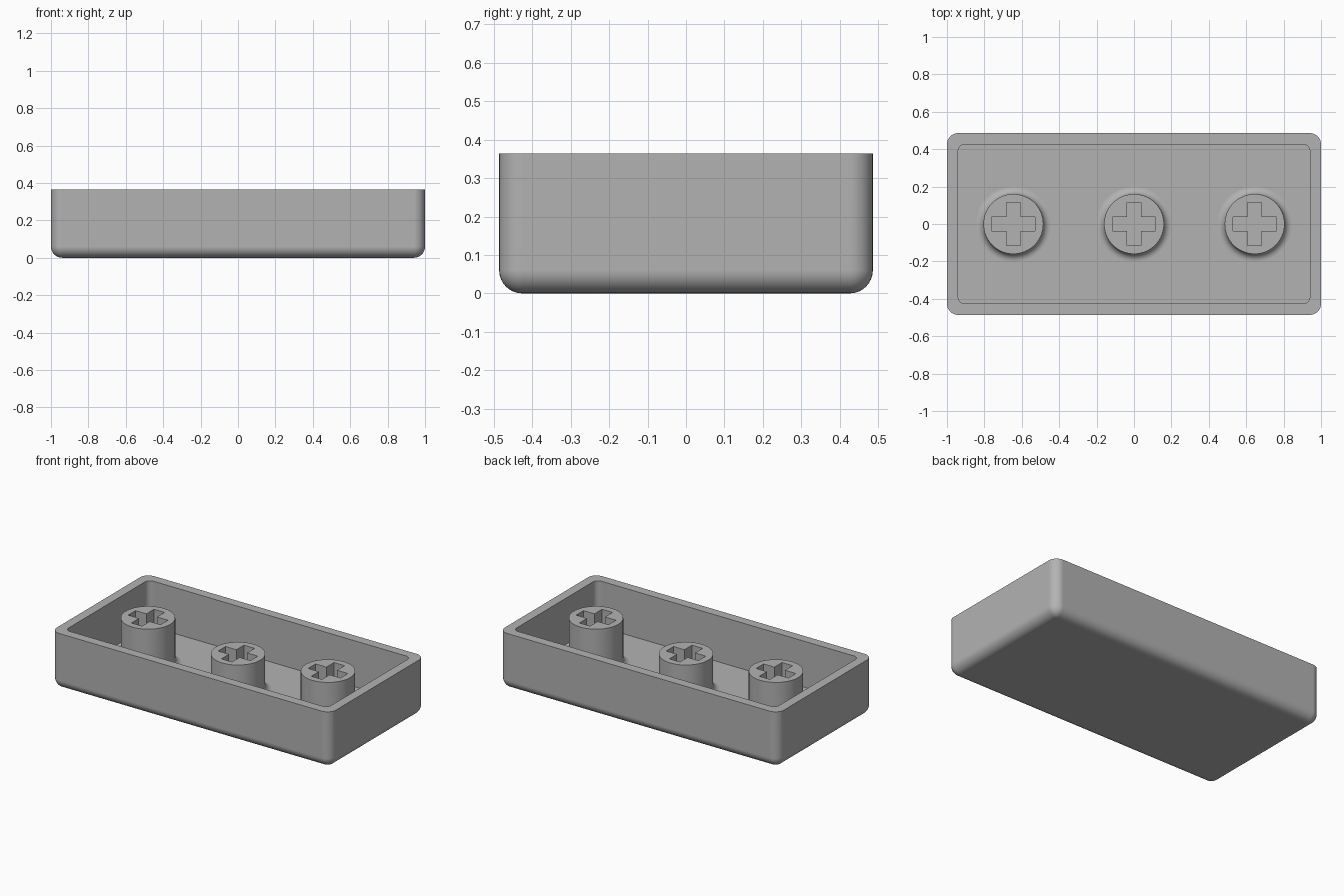
import bpy
import bmesh
import math

default = bpy.data.objects.get("Cube")
if default:
    bpy.data.objects.remove(default, do_unlink=True)

HALF_X, HALF_Y, HEIGHT = 1.0, 0.486, 0.364
WALL = RADIUS = 0.06
FLOOR = 0.066
STEPS = 8

grey = bpy.data.materials.new("plain_grey")
grey.use_nodes = True
colour = (0.45, 0.45, 0.45, 1)
grey.diffuse_color = colour
grey.node_tree.nodes["Principled BSDF"].inputs["Base Color"].default_value = colour


def rounded_rectangle(inset, radius, z):
    """Points of a rectangle with rounded corners, counterclockwise."""
    cx, cy = HALF_X - inset - radius, HALF_Y - inset - radius
    points = []
    for quarter, (sx, sy) in enumerate([(1, 1), (-1, 1), (-1, -1), (1, -1)]):
        for i in range(STEPS + 1):
            a = (quarter + i / STEPS) * math.pi / 2
            points.append((sx * cx + radius * math.cos(a),
                           sy * cy + radius * math.sin(a), z))
    return points


def circle(radius, z, count=64):
    return [(radius * math.cos(2 * math.pi * i / count),
             radius * math.sin(2 * math.pi * i / count), z) for i in range(count)]


def add_loop(bm, points):
    return [bm.verts.new(p) for p in points]


def loft(bm, loops):
    """Join each loop of vertices to the next with quads."""
    for low, high in zip(loops, loops[1:]):
        n = len(low)
        for i in range(n):
            j = (i + 1) % n
            bm.faces.new((low[i], low[j], high[j], high[i]))


def finish(bm, name, x=0):
    bmesh.ops.remove_doubles(bm, verts=bm.verts, dist=1e-5)
    bmesh.ops.recalc_face_normals(bm, faces=bm.faces)
    mesh = bpy.data.meshes.new(name)
    bm.to_mesh(mesh)
    bm.free()
    mesh.materials.append(grey)
    obj = bpy.data.objects.new(name, mesh)
    obj.location.x = x
    bpy.context.collection.objects.link(obj)
    bpy.ops.object.select_all(action="DESELECT")
    obj.select_set(True)
    bpy.context.view_layer.objects.active = obj
    bpy.ops.object.shade_smooth_by_angle(angle=math.radians(35))
    weighted = obj.modifiers.new("weighted_normals", "WEIGHTED_NORMAL")
    weighted.keep_sharp = True
    return obj


# Hollow tray: rounded underside, straight walls, flat rim and inner floor
bm = bmesh.new()
loops = []
for i in range(STEPS + 1):
    a = i / STEPS * math.pi / 2
    inset = RADIUS * (1 - math.sin(a))
    loops.append(add_loop(bm, rounded_rectangle(
        inset, RADIUS - inset, RADIUS * (1 - math.cos(a)))))
loops.append(add_loop(bm, rounded_rectangle(0, RADIUS, HEIGHT)))
loops.append(add_loop(bm, rounded_rectangle(WALL, 0.035, HEIGHT)))
loops.append(add_loop(bm, rounded_rectangle(WALL, 0.035, FLOOR)))
loft(bm, loops)
bm.faces.new(loops[-1])
bm.faces.new([loops[0][i * (STEPS + 1)] for i in range(4)])
finish(bm, "tray")


def cross(z, long=0.116, short=0.038):
    """Outline of a plus sign."""
    quarter = [(long, -short), (long, short), (short, short)]
    points = []
    for k in range(4):
        c, s = [(1, 0), (0, 1), (-1, 0), (0, -1)][k]
        points += [(c * x - s * y, s * x + c * y, z) for x, y in quarter]
    return points


def post(name, x, top, radius=0.16, fillet=0.04):
    bm = bmesh.new()
    # Concave foot and round shaft
    loops = []
    for i in range(STEPS + 1):
        a = i / STEPS * math.pi / 2
        loops.append(add_loop(bm, circle(radius + fillet * (1 - math.sin(a)),
                                         FLOOR + fillet * (1 - math.cos(a)))))
    loops.append(add_loop(bm, circle(radius, top)))
    loft(bm, loops)
    # Cross-shaped socket
    rim, base = add_loop(bm, cross(top)), add_loop(bm, cross(FLOOR + 0.005))
    loft(bm, [base, rim])
    bm.faces.new(base)
    # Flat top around the socket
    edges = [bm.edges.get((ring[i - 1], ring[i]))
             for ring in (loops[-1], rim) for i in range(len(ring))]
    bmesh.ops.triangle_fill(bm, edges=edges, use_beauty=True, normal=(0, 0, 1))
    finish(bm, name, x)


post("right_post", -0.645, 0.36)
post("middle_post", 0, 0.30)
post("left_post", 0.645, 0.36)
